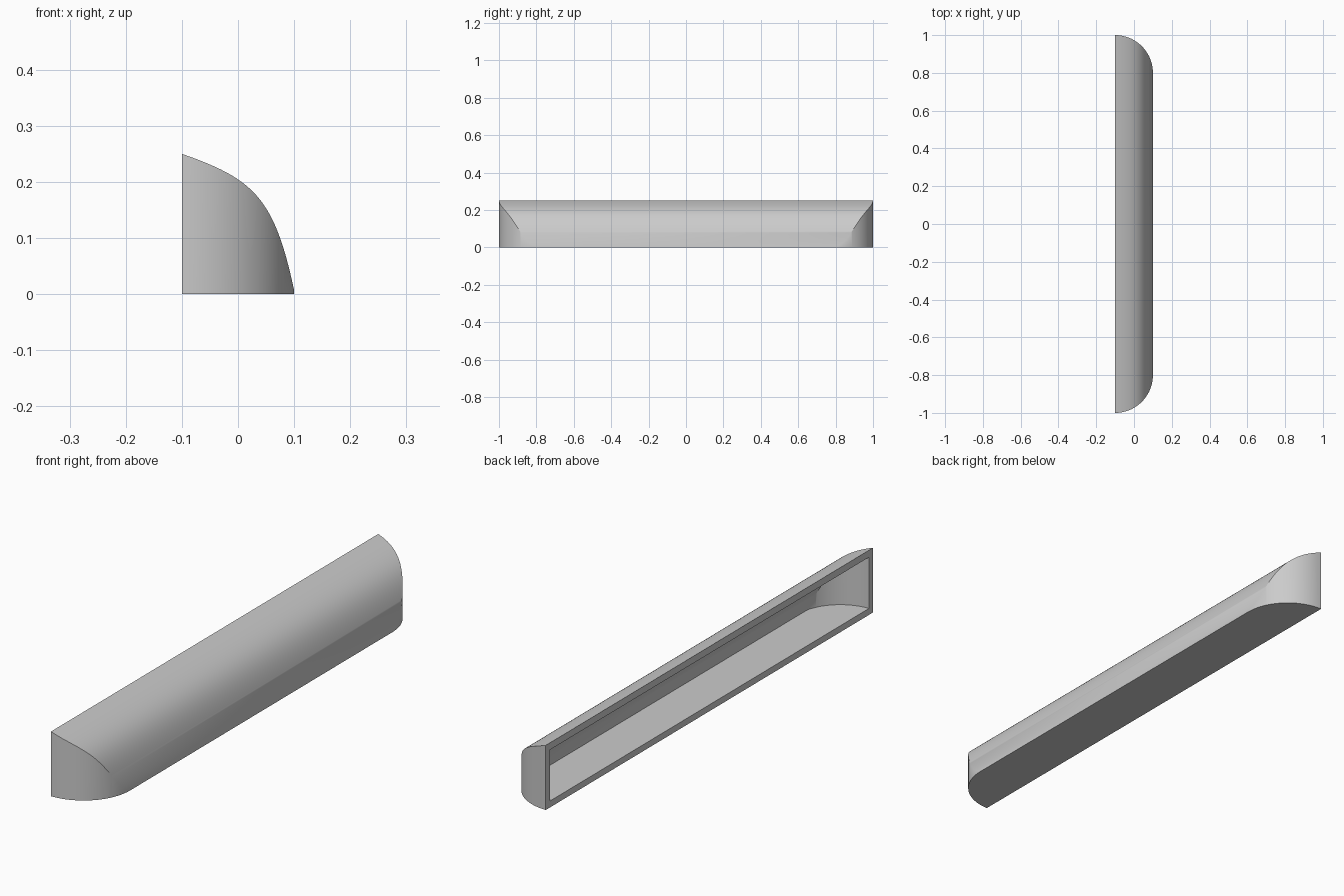
import bpy, bmesh, math
from mathutils import Vector

cube = bpy.data.objects.get("Cube")
if cube:
    bpy.data.objects.remove(cube, do_unlink=True)

BACK, CORNER_Y, STEPS = -0.1, 0.8, 40


def curve(points):
    """Cubic profile in x and z, sampled more densely towards the lower lip."""
    p0, p1, p2, p3 = (Vector(p) for p in points)
    result = []
    for i in range(STEPS + 1):
        t = 1 - (1 - i / STEPS) ** 1.7
        s = 1 - t
        result.append(p0 * s**3 + p1 * 3 * s * s * t + p2 * 3 * s * t * t + p3 * t**3)
    return result


def add_skin(bm, profile, floor, radius):
    """Curved cover, flat floor and rounded ends; returns the open back loop."""
    rings = []
    for x, z in profile:
        half = CORNER_Y + math.sqrt(max(radius**2 - (x - BACK) ** 2, 0))
        corners = ((-half, floor), (half, floor), (half, z), (-half, z))
        rings.append([bm.verts.new((x, y, h)) for y, h in corners])
    for a, b in zip(rings, rings[1:]):
        for k in range(4):
            n = (k + 1) % 4
            bm.faces.new((a[k], a[n], b[n], b[k]))
    bm.faces.new(rings[-1])
    return rings[0]


bm = bmesh.new()
outer_profile = curve([(-0.1, 0.25), (0.03, 0.205), (0.065, 0.17), (0.1, 0.007)])
inner_profile = curve([(-0.1, 0.223), (0.005, 0.188), (0.045, 0.148), (0.07, 0.026)])
outer = add_skin(bm, outer_profile, 0, 0.2)
inner = add_skin(bm, inner_profile, 0.025, 0.175)

# Flat rim around the open back
for k in range(4):
    n = (k + 1) % 4
    bm.faces.new((outer[k], outer[n], inner[n], inner[k]))
bmesh.ops.recalc_face_normals(bm, faces=bm.faces)

mesh = bpy.data.meshes.new("hollow_cover")
bm.to_mesh(mesh)
bm.free()
cover = bpy.data.objects.new("hollow_cover", mesh)
bpy.context.collection.objects.link(cover)

# Plain grey finish
grey = bpy.data.materials.new("plain_grey")
grey.use_nodes = True
colour = (0.6, 0.6, 0.6, 1)
grey.diffuse_color = colour
grey.node_tree.nodes["Principled BSDF"].inputs["Base Color"].default_value = colour
mesh.materials.append(grey)

bpy.ops.object.select_all(action="DESELECT")
cover.select_set(True)
bpy.context.view_layer.objects.active = cover
bpy.ops.object.shade_smooth_by_angle(angle=math.radians(30))
